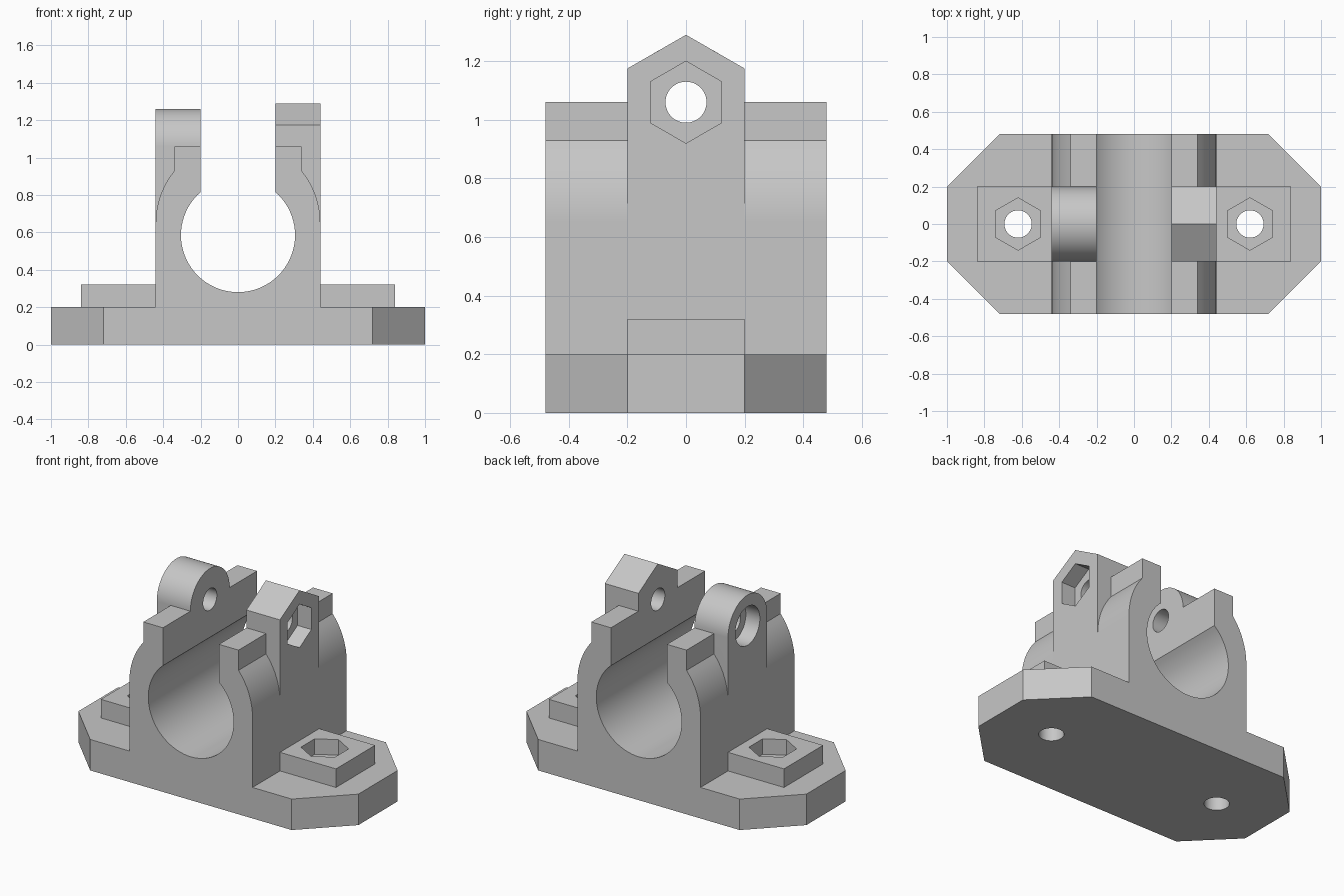
import bpy, bmesh
from math import radians, cos, sin

if "Cube" in bpy.data.objects:
    bpy.data.objects.remove(bpy.data.objects["Cube"])

grey = bpy.data.materials.new("plain grey")
grey.use_nodes = True
grey.diffuse_color = (0.57, 0.57, 0.57, 1)
grey.node_tree.nodes["Principled BSDF"].inputs["Base Color"].default_value = grey.diffuse_color


def arc(cu, cv, r, start, end, steps):
    """Points on an arc, angles in degrees, both ends included."""
    angles = [radians(start + (end - start) * i / steps) for i in range(steps + 1)]
    return [(cu + r * cos(a), cv + r * sin(a)) for a in angles]


def circle(cu, cv, r, sides=48, start=0):
    return arc(cu, cv, r, start, start + 360, sides)[:-1]


def mirrored(half):
    """Close a right-hand outline with its mirror image."""
    return half + [(-u, v) for u, v in reversed(half)]


def prism(name, outline, axis, low, high):
    """Extrude a 2D outline along the x, y or z axis."""
    place = {"x": lambda u, v, w: (w, u, v),
             "y": lambda u, v, w: (u, w, v),
             "z": lambda u, v, w: (u, v, w)}[axis]
    bm = bmesh.new()
    rings = [[bm.verts.new(place(u, v, w)) for u, v in outline] for w in (low, high)]
    for ring in rings:
        bm.faces.new(ring)
    n = len(outline)
    for i in range(n):
        j = (i + 1) % n
        bm.faces.new((rings[0][i], rings[0][j], rings[1][j], rings[1][i]))
    bmesh.ops.recalc_face_normals(bm, faces=bm.faces)
    mesh = bpy.data.meshes.new(name)
    bm.to_mesh(mesh)
    bm.free()
    mesh.materials.append(grey)
    obj = bpy.data.objects.new(name, mesh)
    bpy.context.collection.objects.link(obj)
    return obj


def combine(target, tool, operation):
    """Apply a boolean and discard the tool."""
    mod = target.modifiers.new(operation.lower(), "BOOLEAN")
    mod.object, mod.operation, mod.solver = tool, operation, "EXACT"
    bpy.context.view_layer.objects.active = target
    bpy.ops.object.modifier_apply(modifier=mod.name)
    bpy.data.objects.remove(tool)


# Foot plate with cut corners
foot_half = [(0.72, -0.48), (1, -0.2), (1, 0.2), (0.72, 0.48)]
bracket = prism("clamp_bracket", mirrored(foot_half), "z", 0, 0.2)

# Saddle block with rounded shoulders and narrow clamp flanges
saddle_half = [(0.44, 0.1)] + arc(0, 0.65, 0.44, 0, 39.4, 8) + [(0.34, 1.06)]
solids = [prism("saddle", mirrored(saddle_half), "y", -0.48, 0.48)]

# Raised screw pads on the foot
for side in (-1, 1):
    pad = [(side * 0.3, -0.2), (side * 0.84, -0.2), (side * 0.84, 0.2), (side * 0.3, 0.2)]
    solids.append(prism("screw_pad", pad, "z", 0.1, 0.32))

# Clamp bolt lugs: peaked for the nut, round for the bolt head
nut_half = [(0.2, 0.5), (0.2, 1.175)]
peak = nut_half + [(0, 1.29)] + [(-u, v) for u, v in reversed(nut_half)]
solids.append(prism("nut_lug", peak, "x", 0.15, 0.44))
round_top = [(0.2, 0.5)] + arc(0, 1.06, 0.2, 0, 180, 32) + [(-0.2, 0.5)]
solids.append(prism("bolt_lug", round_top, "x", -0.44, -0.15))

for solid in solids:
    combine(bracket, solid, "UNION")

# Shaft bore opening into the clamp slot
keyhole = arc(0, 0.585, 0.305, 131, 409, 56) + [(0.2, 1.5), (-0.2, 1.5)]
cutters = [prism("bore_cutter", keyhole, "y", -0.6, 0.6)]

# Screw holes and hexagonal nut pockets in the pads
for x in (-0.62, 0.62):
    cutters.append(prism("screw_hole_cutter", circle(x, 0, 0.073), "z", -0.1, 0.5))
    cutters.append(prism("pad_pocket_cutter", circle(x, 0, 0.14, 6, 30), "z", 0.22, 0.5))

# Clamp bolt hole, nut pocket and bolt head recess
cutters.append(prism("bolt_hole_cutter", circle(0, 1.06, 0.07), "x", -0.6, 0.6))
cutters.append(prism("nut_pocket_cutter", circle(0, 1.06, 0.14, 6, 30), "x", 0.34, 0.6))
cutters.append(prism("bolt_head_cutter", circle(0, 1.06, 0.125), "x", -0.6, -0.34))

for cutter in cutters:
    combine(bracket, cutter, "DIFFERENCE")

# Smooth the round surfaces, keep the machined edges crisp
bpy.ops.object.select_all(action="DESELECT")
bracket.select_set(True)
bpy.context.view_layer.objects.active = bracket
bpy.ops.object.shade_smooth_by_angle(angle=radians(25))
normals = bracket.modifiers.new("flat_faces", "WEIGHTED_NORMAL")
normals.keep_sharp = True
